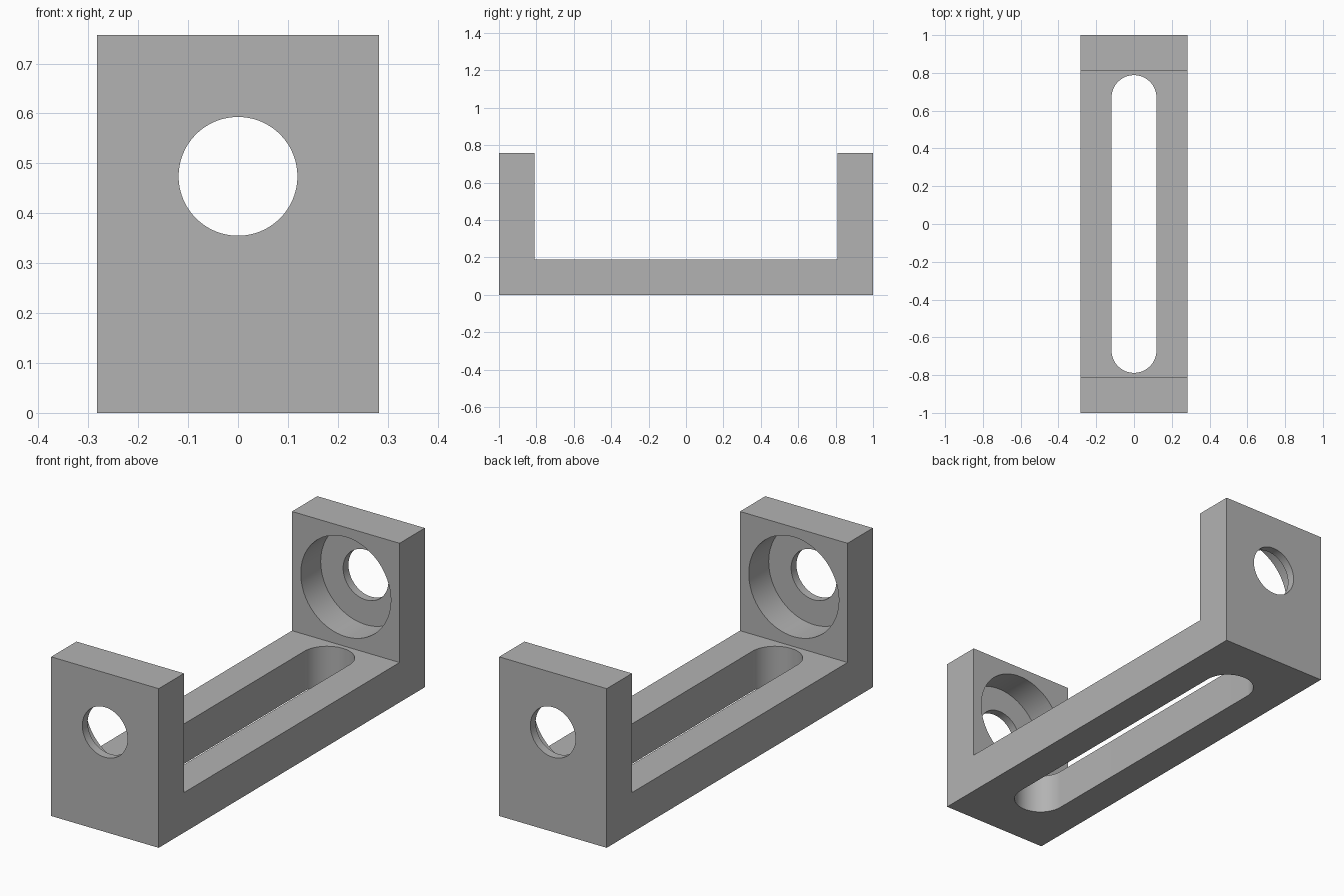
import bpy, bmesh, math

if "Cube" in bpy.data.objects:
    bpy.data.objects.remove(bpy.data.objects["Cube"])

HALF_W, HEIGHT, WALL = 0.283, 0.757, 0.19   # half width, post height, wall thickness
HOLE_R, BORE_R, BORE_DEPTH = 0.119, 0.237, 0.15
HOLE_Z, SLOT_END = 0.474, 0.788
SEG = 96

grey = bpy.data.materials.new("grey")
grey.diffuse_color = (0.45, 0.45, 0.45, 1)
grey.use_nodes = True
grey.node_tree.nodes["Principled BSDF"].inputs["Base Color"].default_value = grey.diffuse_color


def prism(name, outline, direction):
    """Extrude a closed outline of 3D points along a direction."""
    bm = bmesh.new()
    face = bm.faces.new([bm.verts.new(p) for p in outline])
    ext = bmesh.ops.extrude_face_region(bm, geom=[face])
    verts = [v for v in ext["geom"] if isinstance(v, bmesh.types.BMVert)]
    bmesh.ops.translate(bm, verts=verts, vec=direction)
    bmesh.ops.recalc_face_normals(bm, faces=bm.faces)
    mesh = bpy.data.meshes.new(name)
    bm.to_mesh(mesh)
    bm.free()
    mesh.materials.append(grey)
    obj = bpy.data.objects.new(name, mesh)
    bpy.context.collection.objects.link(obj)
    return obj


def bore(name, radius, y0, y1):
    """Round cutter along y between two depths."""
    ring = [(radius * math.cos(2 * math.pi * i / SEG), y0,
             HOLE_Z + radius * math.sin(2 * math.pi * i / SEG)) for i in range(SEG)]
    return prism(name, ring, (0, y1 - y0, 0))


# U-shaped bracket body
inner = 1 - WALL
profile = [(-1, 0), (1, 0), (1, HEIGHT), (inner, HEIGHT),
           (inner, WALL), (-inner, WALL), (-inner, HEIGHT), (-1, HEIGHT)]
bracket = prism("bracket", [(-HALF_W, y, z) for y, z in profile], (2 * HALF_W, 0, 0))

# Long rounded slot through the base
slot = []
for side in (1, -1):
    for i in range(SEG // 2 + 1):
        a = math.pi * i / (SEG // 2)
        slot.append((side * HOLE_R * math.cos(a),
                     side * (SLOT_END - HOLE_R + HOLE_R * math.sin(a)), -0.1))
cutters = [prism("slot_cutter", slot, (0, 0, 0.4))]

# Through hole in both posts, with a wide recess on each inner face
cutters.append(bore("hole_cutter", HOLE_R, -1.1, 1.1))
reach = inner + BORE_DEPTH
cutters.append(bore("recess_cutter", BORE_R, -reach, reach))

bpy.context.view_layer.objects.active = bracket
bracket.select_set(True)
for cutter in cutters:
    mod = bracket.modifiers.new(cutter.name, "BOOLEAN")
    mod.operation = "DIFFERENCE"
    mod.solver = "EXACT"
    mod.object = cutter
    bpy.ops.object.modifier_apply(modifier=mod.name)
    bpy.data.objects.remove(cutter, do_unlink=True)

bpy.ops.object.shade_smooth_by_angle(angle=math.radians(30))
